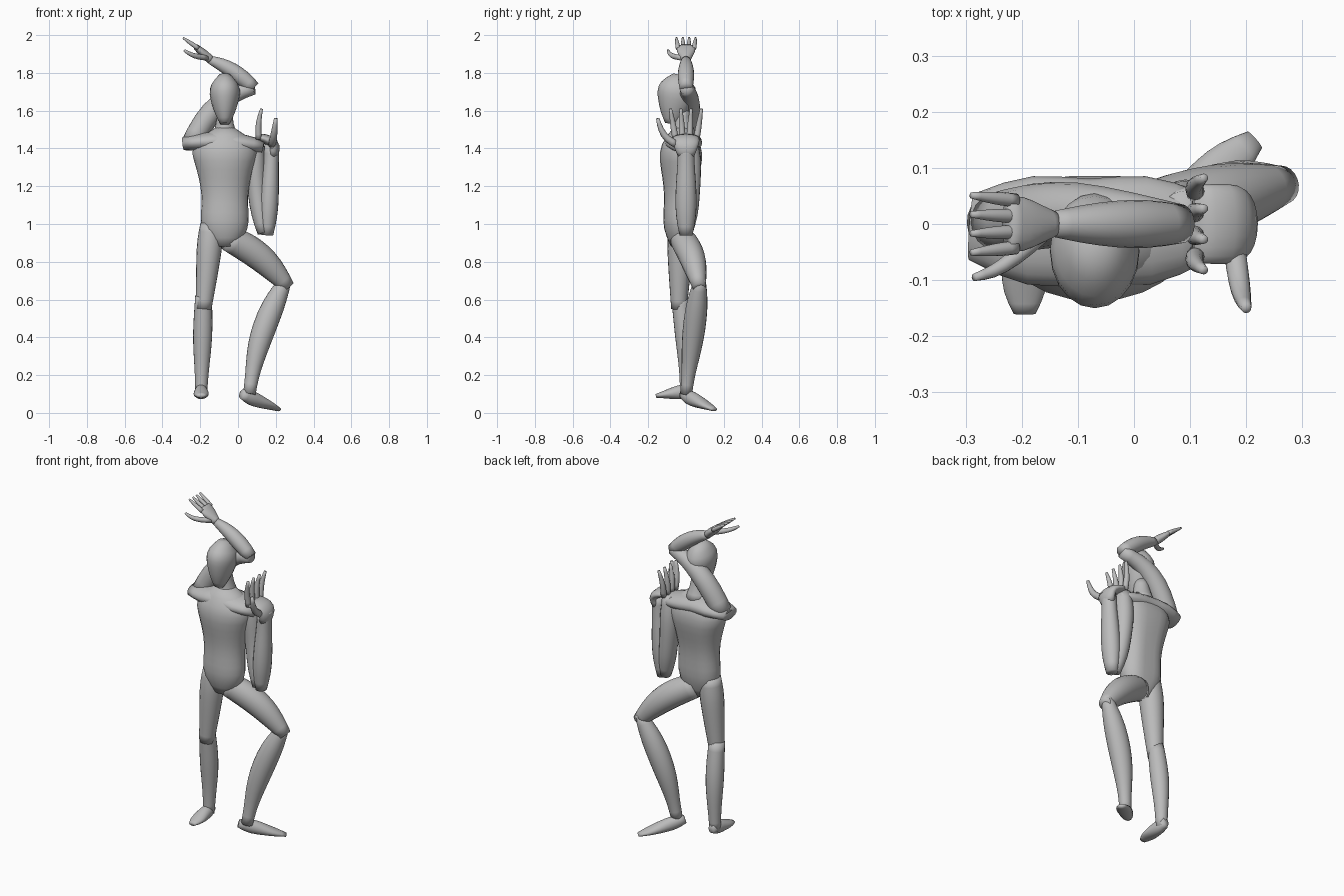
import bpy, bmesh, math
from mathutils import Vector

if "Cube" in bpy.data.objects:
    bpy.data.objects.remove(bpy.data.objects["Cube"])

ACROSS = Vector((1, 0, 0))
FORWARD = Vector((0, 1, 0))
DIAGONAL = Vector((1, -1, 0))
STRAIGHT = (0, 0, 0)


def make_material(name, colour):
    material = bpy.data.materials.new(name)
    material.use_nodes = True
    material.diffuse_color = colour
    material.node_tree.nodes["Principled BSDF"].inputs["Base Color"].default_value = colour
    return material


grey = make_material("plain grey", (.5, .5, .5, 1))


def limb(name, start, end, widths, depths=None, flat=1, bow=STRAIGHT, side=FORWARD, sides=10):
    """Skin evenly spaced ovals along a bowed line; widths run along the side direction."""
    start, end, bow = Vector(start), Vector(end), Vector(bow)
    depths = depths or [width * flat for width in widths]
    last = len(widths) - 1
    bm = bmesh.new()
    crease = bm.edges.layers.float.new("crease_edge")
    loops = []
    for index, (width, depth) in enumerate(zip(widths, depths)):
        t = index / last
        centre = start.lerp(end, t) + bow * math.sin(math.pi * t)
        tangent = (end - start + bow * math.pi * math.cos(math.pi * t)).normalized()
        u = (side - tangent * side.dot(tangent)).normalized()
        v = tangent.cross(u)
        angles = [math.tau * k / sides for k in range(sides)]
        # Slight enlargement makes up for the softening modifier
        loops.append([bm.verts.new(centre + 1.05 * (u * math.cos(a) * width + v * math.sin(a) * depth))
                      for a in angles])
    for lower, upper in zip(loops, loops[1:]):
        for k in range(sides):
            n = (k + 1) % sides
            bm.faces.new((lower[k], lower[n], upper[n], upper[k]))
    # Creased end caps keep their full width where parts meet
    for cap in (bm.faces.new(loops[0][::-1]), bm.faces.new(loops[-1])):
        for edge in cap.edges:
            edge[crease] = 1
    bmesh.ops.recalc_face_normals(bm, faces=bm.faces)
    for face in bm.faces:
        face.smooth = True
    mesh = bpy.data.meshes.new(name)
    bm.to_mesh(mesh)
    bm.free()
    mesh.materials.append(grey)
    part = bpy.data.objects.new(name, mesh)
    bpy.context.collection.objects.link(part)
    soften = part.modifiers.new("soften", "SUBSURF")
    soften.levels = soften.render_levels = 1
    return part


def finger(name, start, end, radius, bow=STRAIGHT):
    """Tapered finger with a blunt tip."""
    limb(name, start, end, [radius * taper for taper in (1, 1, .8, .45)], bow=bow, sides=6)


def foot(name, heel, toe, side):
    """Wedge that is tall at the heel and thin at the toes."""
    limb(name, heel, toe, widths=(.02, .035, .037, .042, .04, .02),
         depths=(.025, .04, .038, .029, .019, .01), side=side)


# Torso, with a groove down the spine
torso = limb("torso", (-.07, -.035, .88), (-.07, -.015, 1.51),
             widths=(.06, .13, .125, .12, .135, .16, .19, .05),
             depths=(.045, .09, .09, .087, .1, .12, .12, .05), side=ACROSS, sides=12)
for vertex in torso.data.vertices:
    if abs(vertex.co.x + .07) < .03 and vertex.co.y > .03:
        vertex.co.y -= .02

# Shoulder girdle, neck and egg-shaped head
limb("shoulders", (-.29, -.005, 1.425), (.13, -.005, 1.41), widths=(.06, .11, .09, .11, .06),
     depths=(.035, .05, .06, .05, .035), bow=(0, -.01, .02))
limb("neck", (-.07, -.01, 1.46), (-.07, -.025, 1.6), widths=(.07, .045, .04), side=ACROSS)
limb("head", (-.07, -.08, 1.53), (-.07, -.03, 1.79), widths=(.025, .053, .07, .084, .08, .03),
     flat=1.28, side=ACROSS)

# Raised right arm, folded over behind the head
right_elbow = (.085, 0, 1.72)
right_wrist = (-.15, 0, 1.87)
limb("right_upper_arm", (-.25, 0, 1.42), right_elbow, widths=(.055, .062, .058, .045, .035),
     bow=(-.02, .02, .07))
limb("right_forearm", right_elbow, right_wrist, widths=(.035, .045, .043, .035, .022),
     bow=(0, 0, .02))
limb("right_palm", (-.14, 0, 1.865), (-.225, 0, 1.94), widths=(.022, .035, .052, .048),
     depths=(.022, .024, .022, .015))

# Folded left arm with the hand held up
limb("left_upper_arm", (.09, .01, 1.45), (.135, 0, .95),
     widths=(.05, .065, .06, .055, .055, .035), flat=.9, bow=(-.015, .015, 0))
limb("left_forearm", (.155, 0, .94), (.18, 0, 1.42),
     widths=(.035, .055, .058, .053, .045, .045), flat=.9)
limb("left_palm", (.18, 0, 1.36), (.105, 0, 1.46), widths=(.045, .065, .075, .07),
     depths=(.03, .035, .035, .018), bow=(.05, 0, .02))

# Fingers fanned out across each palm, then the thumbs
for name, spread in zip(("little", "ring", "middle", "index"), (1.5, .5, -.5, -1.5)):
    finger("right_finger_" + name, (-.21, spread * .028, 1.93), (-.29, spread * .034, 1.985), .014)
    finger("left_finger_" + name, (.11, spread * .037, 1.45), (.125, spread * .055, 1.61), .019,
           bow=(-.01, 0, 0))
finger("right_thumb", (-.165, -.02, 1.88), (-.285, -.095, 1.92), .017, bow=(-.01, -.02, -.01))
finger("left_thumb", (.18, -.05, 1.42), (.2, -.15, 1.56), .023, bow=(0, -.02, -.02))

# Straight right leg
limb("right_thigh", (-.14, -.03, 1), (-.182, -.037, .55), widths=(.06, .07, .065, .058, .05, .042))
limb("right_shin", (-.182, -.035, .62), (-.195, 0, .1),
     widths=(.045, .05, .053, .046, .036, .032), bow=(0, .015, 0))
foot("right_foot", (-.195, .035, .12), (-.195, -.16, .09), side=ACROSS)

# Bent left leg stepping out to the side
limb("left_thigh", (-.05, -.025, .925), (.265, .07, .665),
     widths=(.065, .072, .073, .068, .055, .035), flat=1.07, bow=(.01, .01, .03))
limb("left_shin", (.255, .075, .71), (.06, 0, .1),
     widths=(.03, .055, .062, .06, .05, .035, .032), flat=1.05, bow=(-.035, 0, 0))
foot("left_foot", (.02, -.02, .1), (.215, .15, .018), side=DIAGONAL)
